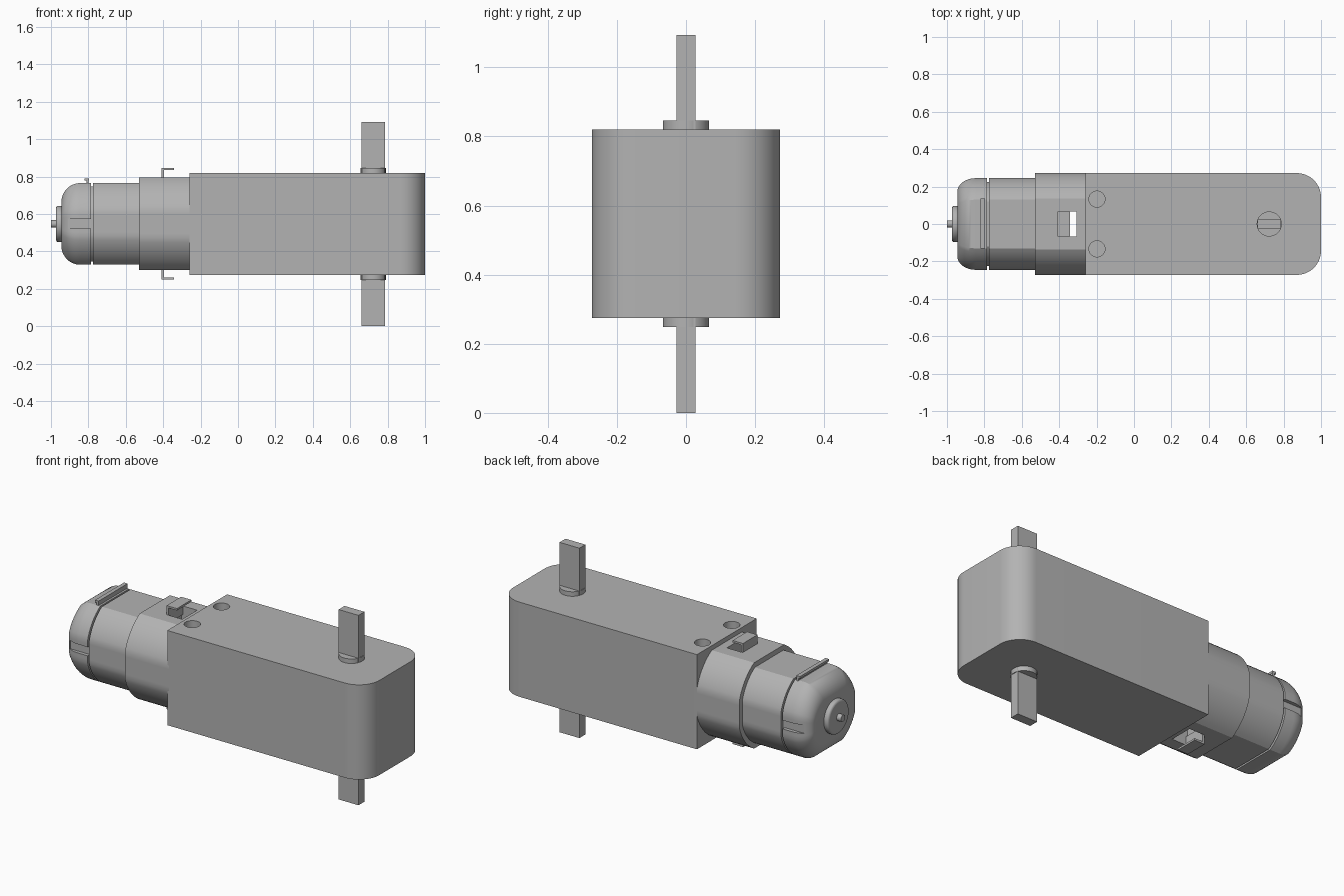
import bpy, bmesh, math
from mathutils import Matrix, Vector

if "Cube" in bpy.data.objects:
    bpy.data.objects.remove(bpy.data.objects["Cube"], do_unlink=True)

GREY = (0.45, 0.45, 0.45, 1)
mat = bpy.data.materials.new("plain grey")
mat.use_nodes = True
mat.diffuse_color = GREY
mat.node_tree.nodes["Principled BSDF"].inputs["Base Color"].default_value = GREY

MID = 0.547  # height of the motor axis


def finish(name, bm):
    bmesh.ops.recalc_face_normals(bm, faces=bm.faces)
    mesh = bpy.data.meshes.new(name)
    bm.to_mesh(mesh)
    bm.free()
    ob = bpy.data.objects.new(name, mesh)
    bpy.context.collection.objects.link(ob)
    mesh.materials.append(mat)
    return ob


def box(name, x, y, z):
    """Box from (min, max) pairs."""
    bm = bmesh.new()
    size = [b - a for a, b in (x, y, z)]
    mid = Vector([(a + b) / 2 for a, b in (x, y, z)])
    bmesh.ops.create_cube(bm, size=1, matrix=Matrix.Translation(mid) @ Matrix.Diagonal((*size, 1)))
    return finish(name, bm)


def cylinder(name, centre, radius, depth, axis="Z", segments=48):
    bm = bmesh.new()
    turn = Matrix.Rotation(math.pi / 2, 4, "Y") if axis == "X" else Matrix()
    bmesh.ops.create_cone(bm, cap_ends=True, segments=segments, radius1=radius, radius2=radius,
                          depth=depth, matrix=Matrix.Translation(centre) @ turn)
    return finish(name, bm)


def flat_round(half_y, half_z, flat, steps=24):
    """Outline with round sides and flat top and bottom."""
    radius = math.hypot(flat, half_z)
    a = math.asin(half_z / radius)
    side = [(min(radius * math.cos(t), half_y), radius * math.sin(t))
            for t in (-a + 2 * a * i / steps for i in range(steps + 1))]
    return side + [(-y, -z) for y, z in side]


def loft(name, outline, sections):
    """Skin an outline along x; sections are (x, y scale, z scale)."""
    bm = bmesh.new()
    rings = [[bm.verts.new((x, y * sy, MID + z * sz)) for y, z in outline] for x, sy, sz in sections]
    n = len(outline)
    for a, b in zip(rings, rings[1:]):
        for i in range(n):
            bm.faces.new((a[i], a[(i + 1) % n], b[(i + 1) % n], b[i]))
    bm.faces.new(rings[0])
    bm.faces.new(rings[-1])
    return finish(name, bm)


def cut(ob, cutters):
    bpy.context.view_layer.objects.active = ob
    for c in cutters:
        m = ob.modifiers.new("cut", "BOOLEAN")
        m.operation, m.solver, m.object = "DIFFERENCE", "EXACT", c
        bpy.ops.object.modifier_apply(modifier=m.name)
        bpy.data.objects.remove(c, do_unlink=True)


# Gearbox with two rounded upright corners and blind screw holes
bm = bmesh.new()
R, LEFT, RIGHT, HALF = 0.13, -0.26, 1.0, 0.272
arc = [math.pi / 2 * i / 16 for i in range(17)]
outline = [(LEFT, -HALF)]
outline += [(RIGHT - R + R * math.sin(t), -HALF + R - R * math.cos(t)) for t in arc]
outline += [(RIGHT - R + R * math.cos(t), HALF - R + R * math.sin(t)) for t in arc]
outline += [(LEFT, HALF)]
base = bm.faces.new([bm.verts.new((x, y, 0.275)) for x, y in outline])
top = bmesh.ops.extrude_face_region(bm, geom=[base])["geom"]
bmesh.ops.translate(bm, verts=[v for v in top if isinstance(v, bmesh.types.BMVert)], vec=(0, 0, 0.545))
gearbox = finish("gearbox", bm)
cut(gearbox, [cylinder("hole_cutter", (-0.198, s * 0.133, 0.82), 0.043, 0.1) for s in (-1, 1)])

# Output shaft and its collars
box("output_shaft", (0.66, 0.786), (-0.027, 0.027), (0, 1.093))
cylinder("shaft_collar", (0.723, 0, MID), 0.067, 0.598)

# Sleeve holding the motor, with a window through top and bottom
sleeve = loft("motor_sleeve", flat_round(0.272, 0.247, 0.137), [(-0.53, 1, 1), (-0.25, 1, 1)])
cut(sleeve, [box("window_cutter", (-0.408, -0.308), (-0.068, 0.068), (0, 1))])

# Hooks standing in the window
for name, s in (("upper", 1), ("lower", -1)):
    def span(a, b):
        return tuple(sorted((MID + s * a, MID + s * b)))
    box(name + "_hook_leg", (-0.409, -0.396), (-0.066, 0.066), span(0.2, 0.298))
    box(name + "_hook_lip", (-0.409, -0.343), (-0.066, 0.066), span(0.287, 0.298))

# Motor can: straight body, thin groove, rounded end cap
sections = [(-0.5, 1, 1), (-0.776, 1, 1), (-0.776, 0.92, 0.92), (-0.786, 0.92, 0.92), (-0.786, 1, 1)]
for i in range(13):
    t = math.pi / 2 * i / 12
    drop = 1 - math.cos(t)
    sections.append((-0.845 - 0.1 * math.sin(t), 1 - 0.3 * drop, 1 - 0.48 * drop))
motor = loft("motor_can", flat_round(0.245, 0.218, 0.13), sections)
cut(motor, [box("slot_cutter", (-0.91, -0.776), sorted((s * 0.225, s * 0.3)), (0.523, 0.573))
            for s in (-1, 1)])

# Clip bar across the top of the motor
box("clip_stem", (-0.81, -0.798), (-0.13, 0.135), (0.75, 0.782))
box("clip_bar", (-0.82, -0.797), (-0.13, 0.135), (0.778, 0.791))

# End boss with a softened rim, and the motor shaft tip
boss = cylinder("end_boss", (-0.955, 0, MID), 0.097, 0.036, "X")
bev = boss.modifiers.new("rim", "BEVEL")
bev.width, bev.segments, bev.limit_method = 0.012, 3, "ANGLE"
cylinder("motor_shaft_tip", (-0.98, 0, MID), 0.02, 0.04, "X", 24)

# Smooth round faces, keep edges sharp
for ob in bpy.context.scene.objects:
    ob.select_set(ob.type == "MESH")
bpy.context.view_layer.objects.active = gearbox
bpy.ops.object.shade_smooth_by_angle(angle=math.radians(30))
